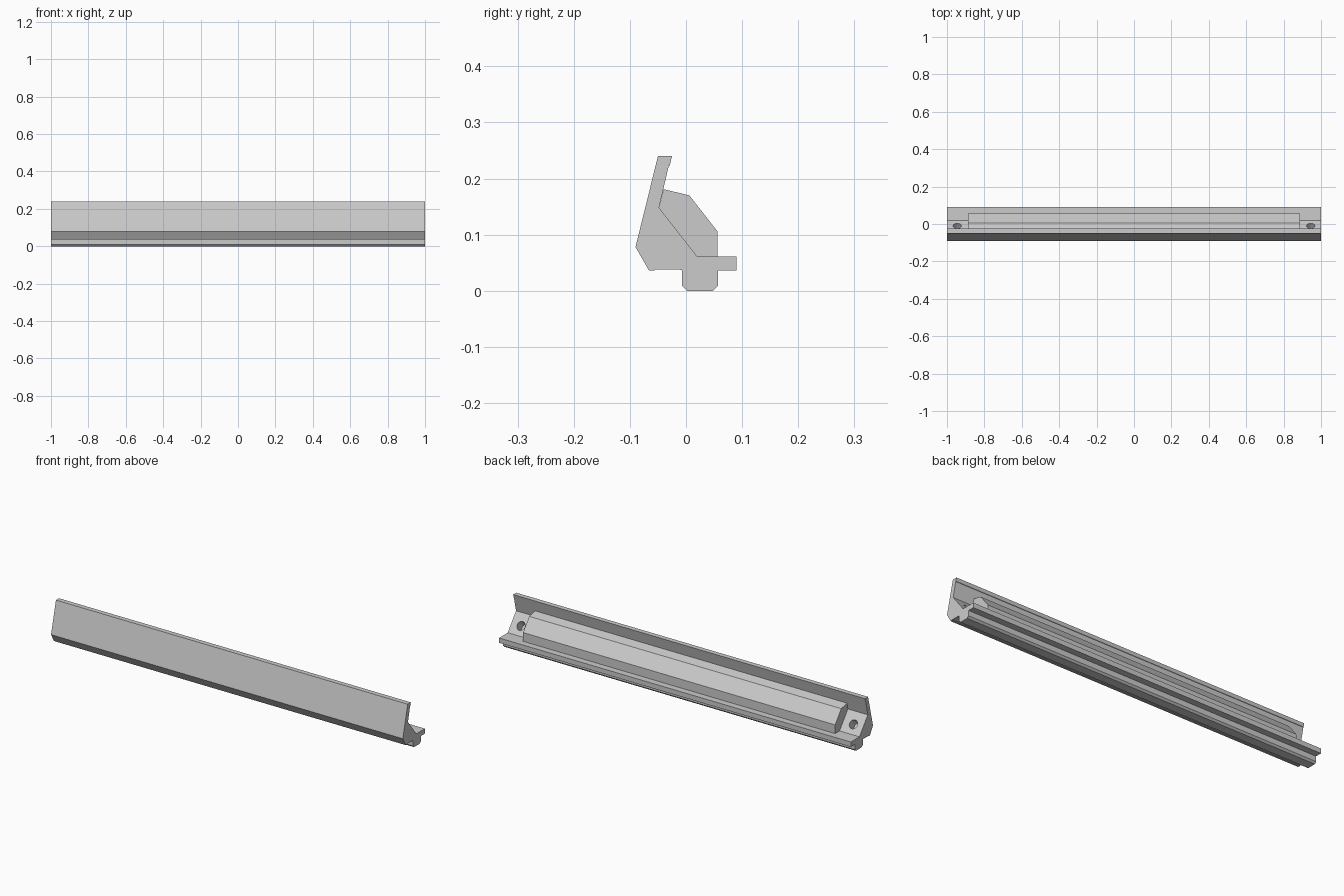
import bpy
import bmesh
from mathutils import Vector

cube = bpy.data.objects.get("Cube")
if cube:
    bpy.data.objects.remove(cube, do_unlink=True)

grey = bpy.data.materials.new("light_grey")
grey.use_nodes = True
colour = (0.6, 0.6, 0.6, 1)
grey.diffuse_color = colour
grey.node_tree.nodes["Principled BSDF"].inputs["Base Color"].default_value = colour


def add_object(name, bm):
    bmesh.ops.recalc_face_normals(bm, faces=bm.faces)
    mesh = bpy.data.meshes.new(name)
    bm.to_mesh(mesh)
    bm.free()
    mesh.materials.append(grey)
    obj = bpy.data.objects.new(name, mesh)
    bpy.context.collection.objects.link(obj)
    return obj


def extrude_profile(name, profile, half_length):
    """Sweep a (y, z) outline along x."""
    bm = bmesh.new()
    face = bm.faces.new([bm.verts.new((-half_length, y, z)) for y, z in profile])
    result = bmesh.ops.extrude_face_region(bm, geom=[face], use_keep_orig=True)
    moved = [v for v in result["geom"] if isinstance(v, bmesh.types.BMVert)]
    bmesh.ops.translate(bm, verts=moved, vec=(2 * half_length, 0, 0))
    return add_object(name, bm)


# Rail: leaning front wall, sloped seat, rear ledge and chamfered foot
slope_top, slope_foot = (-0.048, 0.148), (0.02, 0.061)
rail = extrude_profile("rail", [
    (-0.05, 0.24), (-0.025, 0.24), (-0.029, 0.223), (-0.031, 0.222),
    slope_top, slope_foot,
    (0.09, 0.061), (0.09, 0.036), (0.057, 0.036),
    (0.057, 0.009), (0.048, 0), (0.002, 0), (-0.007, 0.009),
    (-0.007, 0.036), (-0.012, 0.038), (-0.055, 0.038), (-0.057, 0.036),
    (-0.066, 0.036), (-0.09, 0.078)], 1.0)

# Faceted block resting on the slope
extrude_profile("block", [
    slope_top, (-0.04, 0.181), (0.006, 0.17), (0.056, 0.106),
    (0.056, 0.061), slope_foot], 0.887)

# Blind screw holes drilled square to the slope at both ends
along = Vector((0, slope_foot[0] - slope_top[0], slope_foot[1] - slope_top[1]))
normal = along.cross(Vector((-1, 0, 0))).normalized()
if normal.z < 0:
    normal.negate()
for side in (-1, 1):
    bm = bmesh.new()
    bmesh.ops.create_cone(bm, cap_ends=True, segments=32,
                          radius1=0.022, radius2=0.022, depth=0.1)
    cutter = add_object("hole_cutter", bm)
    cutter.rotation_mode = "QUATERNION"
    cutter.rotation_quaternion = normal.to_track_quat("Z", "Y")
    cutter.location = (side * 0.945, -0.01, 0.099)
    cutter.hide_render = True
    cut = rail.modifiers.new("screw_hole", "BOOLEAN")
    cut.operation = "DIFFERENCE"
    cut.solver = "EXACT"
    cut.object = cutter
    bpy.context.view_layer.objects.active = rail
    bpy.ops.object.modifier_apply(modifier=cut.name)
    bpy.data.objects.remove(cutter, do_unlink=True)
